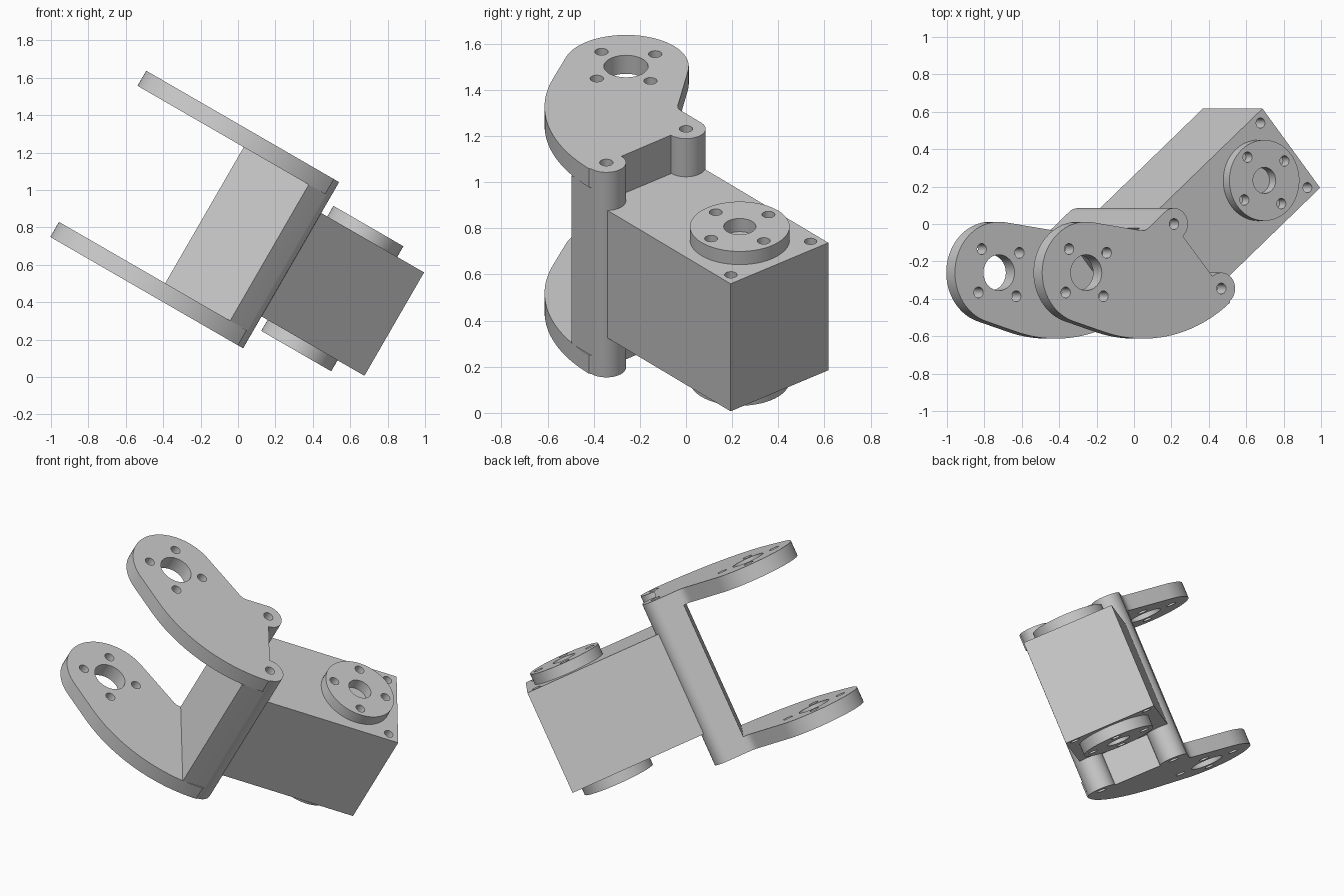
import bpy, bmesh
from math import cos, sin, radians
from mathutils import Matrix, Vector

if "Cube" in bpy.data.objects:
    bpy.data.objects.remove(bpy.data.objects["Cube"])

# Everything is drawn in a plan (u, v) and extruded along w, then tilted 30 degrees about y
TILT = Matrix.Rotation(radians(30), 4, 'Y')
ANG = 40                                    # heading of the motor body in plan
D = Vector((cos(radians(ANG)), sin(radians(ANG))))
N = Vector((-D.y, D.x))
LOW, HIGH = 0.147, 1.173                    # outer faces of the bracket
THICK = 0.093


def arc(c, r, a0, a1, n=24):
    return [Vector((c[0] + r * cos(radians(a0 + (a1 - a0) * i / n)),
                    c[1] + r * sin(radians(a0 + (a1 - a0) * i / n)))) for i in range(n + 1)]


def circle(c, r, n=32):
    return arc(c, r, 0, 360, n)[:-1]


def prism(bm, pts, w0, w1):
    bottom = [bm.verts.new((p[0], p[1], w0)) for p in pts]
    top = [bm.verts.new((p[0], p[1], w1)) for p in pts]
    bm.faces.new(bottom[::-1])
    bm.faces.new(top)
    for i in range(len(pts)):
        j = (i + 1) % len(pts)
        bm.faces.new((bottom[i], bottom[j], top[j], top[i]))


def make(name, solids):
    bm = bmesh.new()
    for pts, w0, w1 in solids:
        prism(bm, pts, w0, w1)
    mesh = bpy.data.meshes.new(name)
    bm.to_mesh(mesh)
    bm.free()
    ob = bpy.data.objects.new(name, mesh)
    bpy.context.collection.objects.link(ob)
    ob.matrix_world = TILT
    return ob


def part(name, pts, w0, w1, holes=()):
    """Extruded profile with round holes given as (centre, radius, w0, w1)."""
    ob = make(name, [(pts, w0, w1)])
    bpy.ops.object.select_all(action='DESELECT')
    bpy.context.view_layer.objects.active = ob
    ob.select_set(True)
    if holes:
        cutter = make(name + "_cutter", [(circle(c, r), a, b) for c, r, a, b in holes])
        cutter.hide_render = True
        mod = ob.modifiers.new("holes", 'BOOLEAN')
        mod.operation, mod.solver, mod.object = 'DIFFERENCE', 'EXACT', cutter
        bpy.ops.object.modifier_apply(modifier=mod.name)
        bpy.data.objects.remove(cutter)
    bpy.ops.object.shade_smooth_by_angle(angle=radians(30))
    return ob


def bolt_ring(c, r):
    return [p for p in arc(c, r, ANG, ANG + 270, 3)]


# Key plan positions
pivot = Vector((-0.972, -0.26))
post_a = Vector((-0.138, -0.345))
post_b = Vector((-0.430, 0.0))
POST_R = 0.085
posts = arc(post_a, POST_R, ANG - 90, ANG + 90) + arc(post_b, POST_R, ANG - 90, ANG + 90)
corner_b = post_b + N * POST_R - D * 0.135
corner_a = post_a - N * POST_R - D * 0.135

# Bracket arms: rounded pivot end, curved outer side, two screw posts
arm = (posts + [corner_b, (-0.605, -0.033), (-0.63, -0.036), (-0.66, -0.031)]
       + arc(pivot, 0.272, 81.5, 253.5, 36)
       + arc((-0.62, 0.227), 0.84, -106.5, -50.5, 28))
for name, w0 in (("lower_arm", LOW), ("upper_arm", HIGH - THICK)):
    a, b = w0 - 0.05, w0 + THICK + 0.05
    holes = [(pivot, 0.096, a, b)]
    holes += [(c, 0.029, a, b) for c in bolt_ring(pivot, 0.165) + [post_a, post_b]]
    part(name, arm, w0, w0 + THICK, holes)

# Bracket back wall with its posts
part("bracket_wall", posts + [corner_b, corner_a], LOW + THICK, HIGH - THICK)

# Motor body with corner screw holes
BOX_LOW, BOX_HIGH = 0.344, 0.982


def plan(p, q):
    return D * p + N * q


body = [plan(-0.327, -0.226), plan(0.570, -0.226), plan(0.570, 0.327), plan(-0.327, 0.327)]
screws = []
for q in (-0.175, 0.276):
    screws += [(plan(0.511, q), 0.027, BOX_HIGH - 0.1, BOX_HIGH + 0.1),
               (plan(0.511, q), 0.027, BOX_LOW - 0.1, BOX_LOW + 0.1)]
part("motor_body", body, BOX_LOW, BOX_HIGH, screws)

# Round output discs above and below
axle = Vector((0.2, 0.233))
for name, w0, w1 in (("upper_disc", BOX_HIGH, 1.048), ("lower_disc", 0.276, BOX_LOW)):
    holes = [(axle, 0.07, w0 - 0.05, w1 + 0.05)]
    holes += [(c, 0.028, w0 - 0.05, w1 + 0.05) for c in bolt_ring(axle, 0.162)]
    part(name, circle(axle, 0.216, 64), w0, w1, holes)
